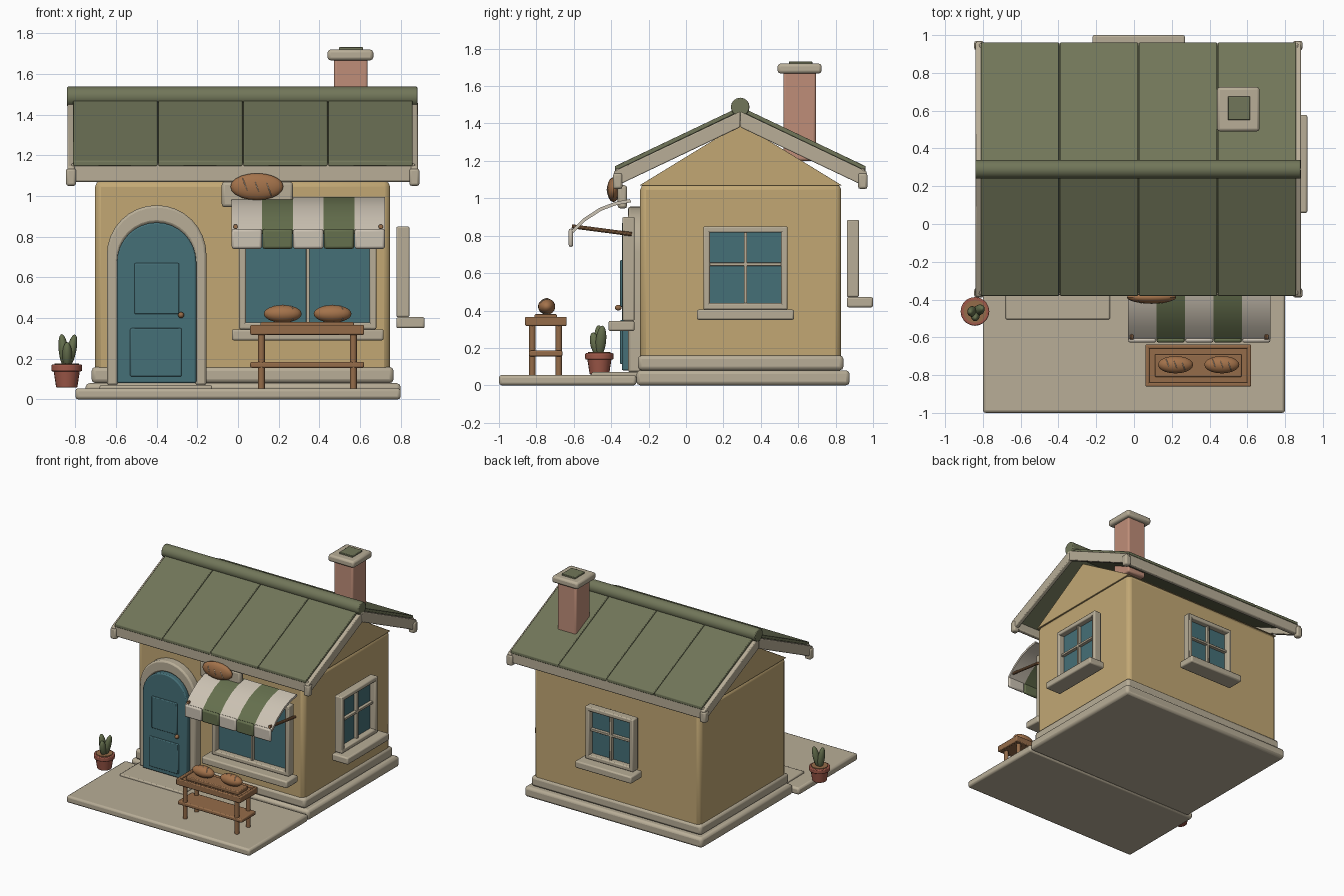
import bpy, bmesh, math
from mathutils import Matrix, Vector

if "Cube" in bpy.data.objects:
    bpy.data.objects.remove(bpy.data.objects["Cube"], do_unlink=True)


def material(name, r, g, b):
    m = bpy.data.materials.new(name)
    m.use_nodes = True
    m.diffuse_color = (r, g, b, 1)
    m.node_tree.nodes["Principled BSDF"].inputs["Base Color"].default_value = (r, g, b, 1)
    return m


WALL = material("ochre plaster", .54, .39, .175)
STONE = material("pale stone", .48, .42, .31)
CANVAS = material("cream canvas", .6, .54, .45)
ROOF = material("olive roof", .165, .18, .1)
GREEN = material("leaf green", .13, .16, .075)
TEAL = material("teal", .06, .16, .185)
BRICK = material("pink brick", .52, .27, .19)
CLAY = material("terracotta", .35, .1, .067)
WOOD = material("brown wood", .3, .15, .067)
CRUST = material("bread crust", .37, .17, .07)


def finish(name, bm, mat, bevel=0, place=None, segments=2):
    bmesh.ops.recalc_face_normals(bm, faces=bm.faces)
    mesh = bpy.data.meshes.new(name)
    bm.to_mesh(mesh)
    bm.free()
    mesh.materials.append(mat)
    mesh.shade_smooth()
    mesh.set_sharp_from_angle(angle=math.radians(35))
    ob = bpy.data.objects.new(name, mesh)
    bpy.context.collection.objects.link(ob)
    if place:
        ob.matrix_world = place
    if bevel:
        mod = ob.modifiers.new("soft edges", "BEVEL")
        mod.width, mod.segments, mod.limit_method = bevel, segments, "ANGLE"
    return ob


def box(name, x, y, z, mat, bevel=.008, place=None):
    """Box from (min, max) pairs."""
    bm = bmesh.new()
    bmesh.ops.create_cube(bm, size=1)
    for v in bm.verts:
        v.co = [r[0] if c < 0 else r[1] for c, r in zip(v.co, (x, y, z))]
    return finish(name, bm, mat, bevel, place)


def prism(name, points, span, mat, axis="x", bevel=0):
    """Extrude a profile: (y, z) points along x, or (x, z) points along y."""
    bm = bmesh.new()
    at = (lambda p, s: (s, p[0], p[1])) if axis == "x" else (lambda p, s: (p[0], s, p[1]))
    face = bm.faces.new([bm.verts.new(at(p, span[0])) for p in points])
    shift = Vector(at((0, 0), span[1] - span[0]))
    ext = bmesh.ops.extrude_face_region(bm, geom=[face], use_keep_orig=True)
    for v in ext["geom"]:
        if isinstance(v, bmesh.types.BMVert):
            v.co += shift
    return finish(name, bm, mat, bevel)


def rod(name, a, b, r1, mat, r2=None, sides=16, bevel=0):
    a, b = Vector(a), Vector(b)
    turn = (b - a).to_track_quat("Z", "Y").to_matrix().to_4x4()
    bm = bmesh.new()
    bmesh.ops.create_cone(bm, cap_ends=True, segments=sides, radius1=r1,
                          radius2=r1 if r2 is None else r2, depth=(b - a).length)
    return finish(name, bm, mat, bevel, Matrix.Translation((a + b) / 2) @ turn)


def ball(name, size, mat, place):
    bm = bmesh.new()
    bmesh.ops.create_uvsphere(bm, u_segments=20, v_segments=12, radius=1)
    bmesh.ops.scale(bm, vec=size, verts=bm.verts)
    return finish(name, bm, mat, 0, place)


def loaf(name, a, b, c, place):
    ball(name, (a, b, c), CRUST, place)
    for i in (-1, 0, 1):
        d = i * a * .42
        h = c * math.sqrt(1 - (d / a) ** 2)
        ball(name + "_score", (.006, b * .85, h * 1.06), CANVAS,
             place @ Matrix.Translation((d, 0, 0)) @ Matrix.Rotation(.35, 4, "Z"))


def window(name, width, low, high, sill, place, cross):
    """Window facing local -y, with the wall surface at local y = 0."""
    w, rim, out, back = width / 2, .034, -.095, -.03
    for s in (-1, 1):
        box(name + "_jamb", sorted((s * w, s * (w - rim))), (out, back), (low, high), STONE, .008, place)
    for z in (low, high - rim):
        box(name + "_rail", (-w, w), (out, back), (z, z + rim), STONE, .008, place)
    box(name + "_glass", (-w + .02, w - .02), (-.05, back), (low + .02, high - .02), TEAL, 0, place)
    box(name + "_mullion", (-.009, .009), (-.075, back), (low + .02, high - .02), STONE, .003, place)
    if cross:
        mid = (low + high) / 2 + .02
        box(name + "_crossbar", (-w + .02, w - .02), (-.075, back), (mid - .009, mid + .009), STONE, .003, place)
    box(name + "_sill", (-w - sill, w + sill), (-.17, back), (low - .055, low), STONE, .01, place)


# Ground and walls
box("patio", (-.8, .8), (-1, -.265), (0, .055), STONE, .015)
box("foundation", (-.75, .8), (-.265, .875), (0, .08), STONE, .02)
box("plinth", (-.72, .765), (-.257, .842), (.08, .16), STONE, .02)
box("door_step", (-.68, -.127), (-.505, -.25), (.04, .07), STONE, .008)
box("walls", (-.703, .748), (-.245, .83), (.12, 1.075), WALL, .03)
prism("gable", [(-.25, 1.068), (.835, 1.068), (.2925, 1.4)], (-.705, .75), WALL, "x", .004)

# Roof
RIDGE, SLOPE = .29, .475


def roof_strip(name, side, d0, d1, top, bottom, span, mat, bevel):
    pts = [(RIDGE + side * d, z - SLOPE * d)
           for d, z in ((d0, top), (d1, top), (d1, bottom), (d0, bottom))]
    prism(name, pts, span, mat, "x", bevel)


for side in (-1, 1):
    roof_strip("roof_deck", side, 0, .655, 1.475, 1.43, (-.805, .855), ROOF, 0)
    for i in range(4):
        x = -.812 + i * .418
        roof_strip("roof_panel", side, 0, .67, 1.49, 1.465, (x + .002, x + .416), ROOF, .005)
    for x in (-.838, .85):
        roof_strip("bargeboard", side, 0, .675, 1.465, 1.38, (x, x + .034), STONE, .006)
        y = RIDGE + side * .655
        box("bargeboard_end", (x - .008, x + .042), (y - .025, y + .025), (1.05, 1.135), STONE, .012)
    y = RIDGE + side * .648
    box("eave_board", (-.82, .87), (y - .018, y + .018), (1.07, 1.16), STONE, .008)
rod("ridge_roll", (-.84, RIDGE, 1.488), (.882, RIDGE, 1.488), .05, ROOF, bevel=.006)

# Chimney
box("chimney", (.473, .637), (.52, .695), (1.2, 1.68), BRICK, .012)
box("chimney_cap", (.44, .665), (.49, .725), (1.667, 1.72), STONE, .015)
box("chimney_flue", (.497, .614), (.55, .675), (1.7, 1.732), ROOF, .004)


# Arched door
def arch(half, spring, bottom):
    arc = [(half * math.cos(math.pi * i / 16) - .4, spring + half * math.sin(math.pi * i / 16))
           for i in range(17)]
    return [(half - .4, bottom)] + arc + [(-half - .4, bottom)]


prism("door_frame", arch(.245, .71, .07) + arch(.19, .68, .07)[::-1], (-.31, -.235), STONE, "y", .012)
prism("door", arch(.195, .675, .08), (-.343, -.235), TEAL, "y", .008)
box("door_panel_top", (-.51, -.29), (-.352, -.33), (.42, .67), TEAL, .006)
box("door_panel_bottom", (-.53, -.277), (-.352, -.33), (.113, .35), TEAL, .006)
ball("door_knob", (.015, .018, .015), WOOD, Matrix.Translation((-.28, -.362, .415)))

# Windows
window("shop_window", .675, .345, .9, .036, Matrix.Translation((.343, -.245, 0)), False)
window("side_window", .45, .405, .85, .035,
       Matrix.Translation((.748, .318, 0)) @ Matrix.Rotation(math.pi / 2, 4, "Z"), True)
window("back_window", .42, .472, .885, .035,
       Matrix.Translation((.025, .83, 0)) @ Matrix.Rotation(math.pi, 4, "Z"), True)

# Striped awning with hanging flaps
curve = [(-.3, .995), (-.38, .98), (-.46, .95), (-.545, .895), (-.612, .83)]
under = [(y + .008, z - .016) for y, z in reversed(curve)]
for i in range(5):
    x = -.032 + i * .151
    cloth = GREEN if i % 2 else CANVAS
    prism("awning_stripe", curve + under, (x, x + .151), cloth)
    box("awning_flap", (x + .001, x + .15), (-.628, -.603), (.74, .838), cloth, .012)
for x in (-.012, .702):
    rod("awning_arm", (x, -.61, .85), (x, -.29, .808), .011, WOOD, sides=10)

# Bread sign
box("sign_board", (-.08, .27), (-.365, -.315), (.945, 1.07), STONE, .015)
loaf("sign_loaf", .13, .066, .034, Matrix.Translation((.093, -.388, 1.046)) @ Matrix.Rotation(math.pi / 2, 4, "X"))

# Bread table
box("table_top", (.07, .61), (-.85, -.65), (.32, .352), WOOD, .006)
for y in (-.86, -.66):
    box("table_rim", (.06, .62), (y, y + .022), (.318, .366), WOOD, .006)
for x in (.06, .598):
    box("table_rim_end", (x, x + .022), (-.86, -.638), (.318, .366), WOOD, .006)
box("table_shelf", (.06, .62), (-.84, -.66), (.155, .185), WOOD, .008)
for x in (.115, .567):
    for y in (-.822, -.68):
        rod("table_leg", (x, y, .055), (x, y, .33), .017, WOOD)
box("bread_board", (.11, .57), (-.81, -.69), (.35, .38), WOOD, .006)
for x in (.22, .465):
    loaf("table_loaf", .093, .046, .043, Matrix.Translation((x, -.745, .421)))

# Potted plant
PX, PY = -.842, -.463
rod("pot", (PX, PY, .058), (PX, PY, .15), .052, CLAY, .066, 20, .005)
rod("pot_rim", (PX, PY, .138), (PX, PY, .172), .076, CLAY, None, 20, .006)
rod("pot_soil", (PX, PY, .165), (PX, PY, .177), .06, WOOD, None, 20)
for dx, dy, lean_x, lean_y, tall in ((-.015, 0, .05, -.12, .085), (.022, .008, -.1, .22, .085),
                                     (.002, -.02, .25, 0, .065)):
    ball("leaf", (.024, .028, tall), GREEN,
         Matrix.Translation((PX + dx, PY + dy, .16 + tall * .9))
         @ Matrix.Rotation(lean_y, 4, "Y") @ Matrix.Rotation(lean_x, 4, "X"))
